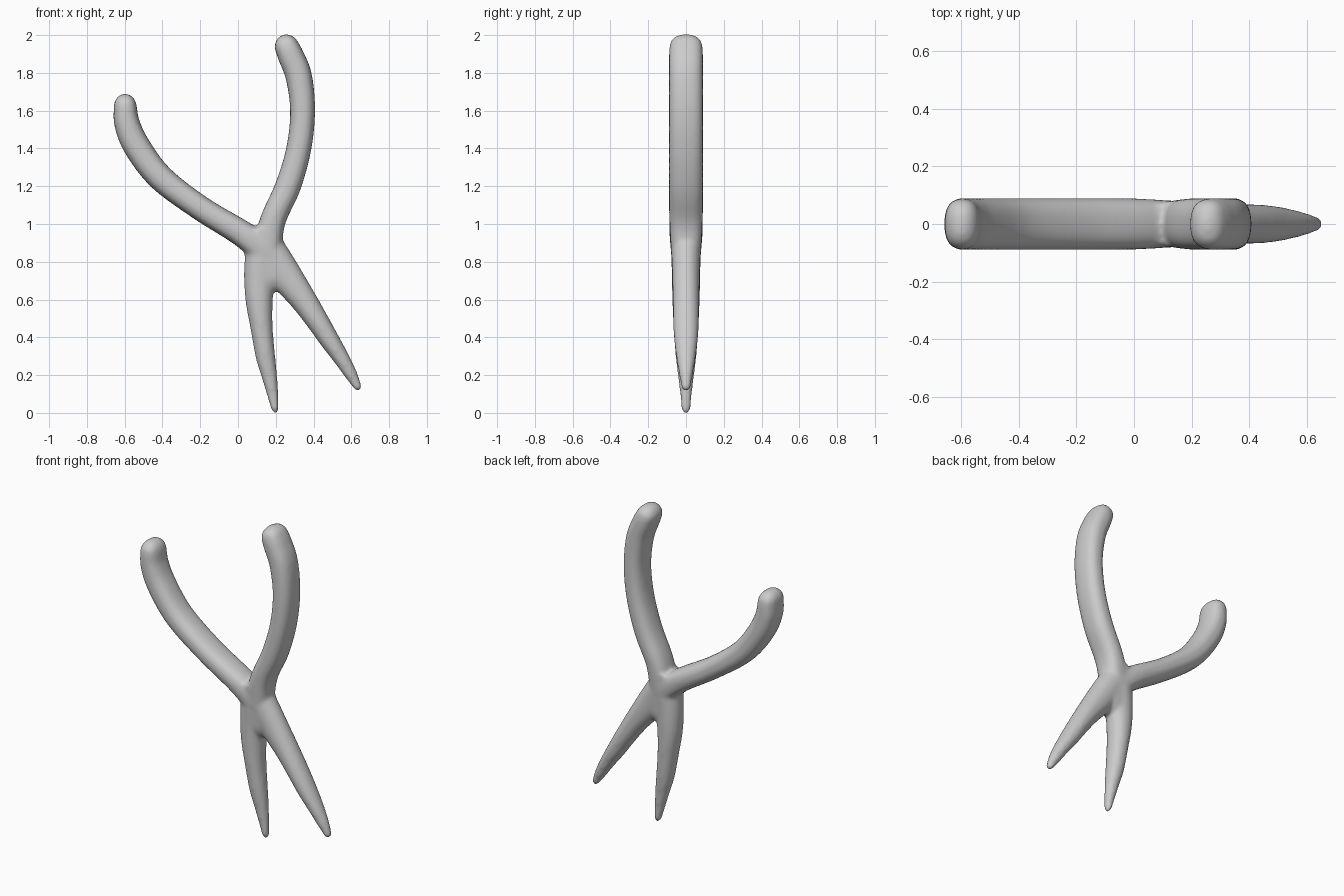
import bpy, bmesh, math
from mathutils import Vector

cube = bpy.data.objects.get("Cube")
if cube:
    bpy.data.objects.remove(cube, do_unlink=True)

mat = bpy.data.materials.new("plain_grey")
mat.use_nodes = True
GREY = (0.6, 0.6, 0.6, 1)
mat.diffuse_color = GREY
mat.node_tree.nodes["Principled BSDF"].inputs["Base Color"].default_value = GREY

SIDES, STEPS = 24, 6


def spline(pts):
    """Smooth interpolation through stations."""
    p = [Vector(q) for q in pts]
    p = [2 * p[0] - p[1]] + p + [2 * p[-1] - p[-2]]
    out = []
    for a, b, c, d in zip(p, p[1:], p[2:], p[3:]):
        for k in range(STEPS):
            t = k / STEPS
            out.append(b + (c - a) * t / 2 + (2*a - 5*b + 4*c - d) * t**2 / 2
                       + (3*b - a - 3*c + d) * t**3 / 2)
    return out + [p[-2]]


def limb(bm, pts, power, dome):
    """Sweep a rounded section; each station is x, z, half width, half depth."""
    st = spline(pts)
    n = len(st)
    frames = []
    for i, s in enumerate(st):
        d = st[min(i + 1, n - 1)] - st[max(i - 1, 0)]
        t = Vector((d[0], 0, d[1])).normalized()
        frames.append((Vector((s[0], 0, s[1])), t, s[2], s[3]))
    # Rounded end
    c, t, w, h = frames[-1]
    for k in range(1, 7):
        a = math.radians(14 * k)
        frames.append((c + t * dome * math.sin(a), t, w * math.cos(a),
                       h * math.cos(a) ** 0.8))
    rings = []
    for c, t, w, h in frames:
        side = Vector((t.z, 0, -t.x))
        ring = []
        for j in range(SIDES):
            a = math.tau * j / SIDES
            u, v = (math.copysign(abs(f) ** (2 / power), f)
                    for f in (math.cos(a), math.sin(a)))
            ring.append(bm.verts.new(c + side * w * u + Vector((0, h * v, 0))))
        rings.append(ring)
    for r, s in zip(rings, rings[1:]):
        for j in range(SIDES):
            k = (j + 1) % SIDES
            bm.faces.new((r[j], r[k], s[k], s[j]))
    bm.faces.new(rings[0])
    bm.faces.new(rings[-1])


bm = bmesh.new()
# Handles, from the pivot outward
limb(bm, [(.15, .85, .08, .08), (.02, .95, .07, .088), (-.2, 1.085, .066, .09),
          (-.41, 1.245, .07, .09), (-.535, 1.41, .072, .09),
          (-.587, 1.53, .068, .09), (-.597, 1.62, .061, .088)], 2.5, .07)
limb(bm, [(.15, .85, .08, .08), (.185, 1.02, .068, .088), (.265, 1.2, .068, .09),
          (.322, 1.4, .066, .09), (.342, 1.6, .066, .09), (.322, 1.78, .07, .09),
          (.28, 1.89, .069, .09), (.26, 1.935, .065, .088)], 2.5, .07)
# Jaws, from the pivot down to the tips
limb(bm, [(.13, .9, .09, .08), (.115, .74, .083, .076), (.112, .6, .073, .073),
          (.125, .45, .059, .066), (.145, .3, .052, .055), (.165, .2, .042, .043),
          (.183, .1, .031, .031), (.193, .04, .023, .026)], 2.1, .045)
limb(bm, [(.14, .9, .09, .08), (.235, .75, .09, .074), (.345, .6, .071, .07),
          (.425, .48, .06, .068), (.485, .385, .053, .063), (.55, .285, .043, .05),
          (.6, .2, .034, .036), (.628, .148, .024, .026)], 2.1, .035)
# Web filling the pivot between the jaws
limb(bm, [(.13, .98, .085, .08), (.14, .85, .105, .078), (.17, .74, .11, .072)],
     2.3, .1)
bmesh.ops.recalc_face_normals(bm, faces=bm.faces)

mesh = bpy.data.meshes.new("pliers")
bm.to_mesh(mesh)
bm.free()
obj = bpy.data.objects.new("pliers", mesh)
bpy.context.collection.objects.link(obj)
mesh.materials.append(mat)

# Fuse the parts into one skin and soften the joints
fuse = obj.modifiers.new("fuse", 'REMESH')
fuse.mode = 'VOXEL'
fuse.voxel_size = 0.011
fuse.use_smooth_shade = True
soft = obj.modifiers.new("soften", 'SMOOTH')
soft.factor = 0.5
soft.iterations = 10
